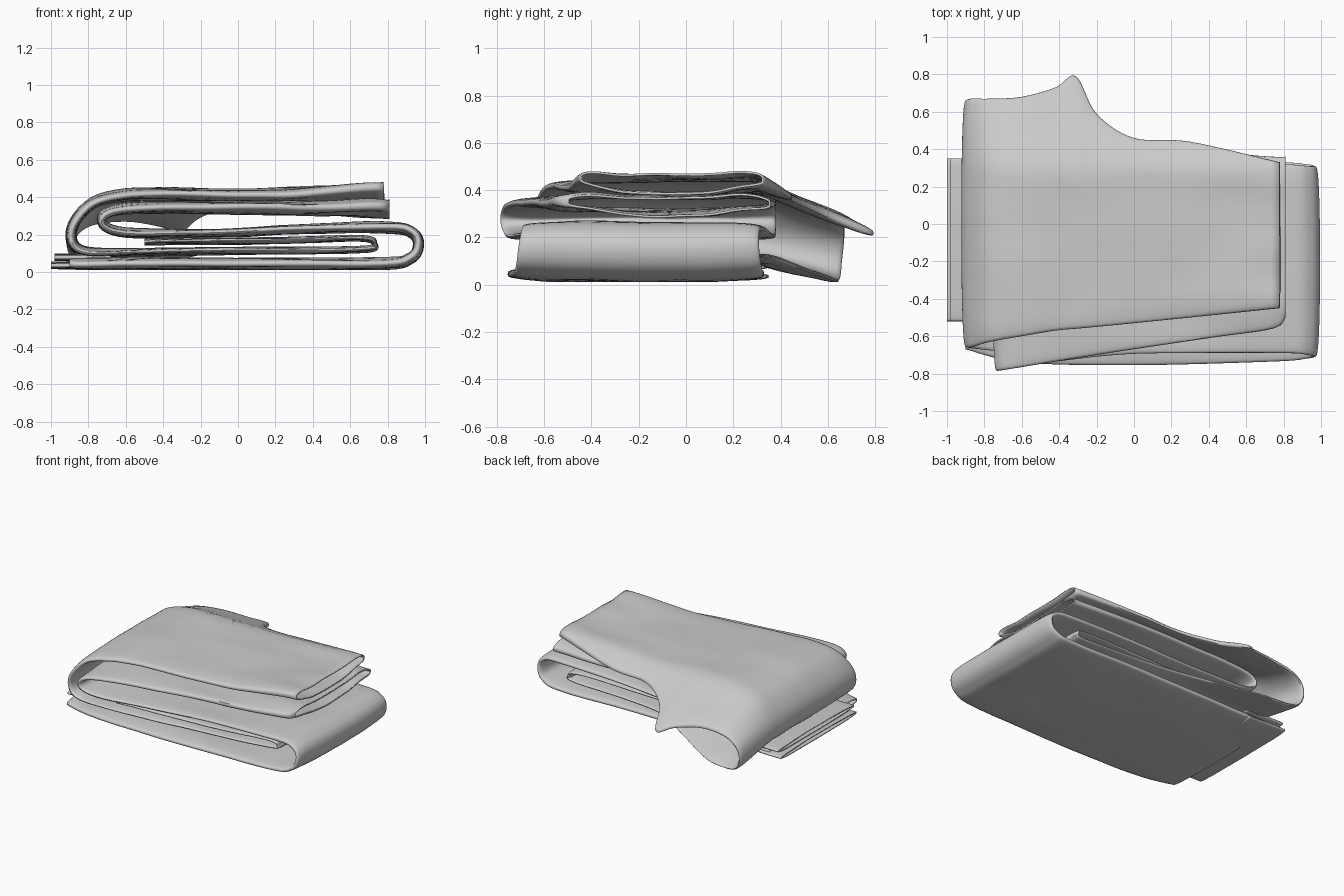
import bpy, bmesh, math
from mathutils import Vector, noise

cube = bpy.data.objects.get("Cube")
if cube:
    bpy.data.objects.remove(cube)

cloth = bpy.data.materials.new("grey cloth")
cloth.use_nodes = True
GREY = (0.6, 0.6, 0.6, 1)
cloth.diffuse_color = GREY
cloth.node_tree.nodes["Principled BSDF"].inputs["Base Color"].default_value = GREY

SIDES = 56


def spline(points, steps):
    """Catmull-Rom samples through points of any dimension."""
    out = []
    for i in range(len(points) - 1):
        p = [points[max(0, min(len(points) - 1, i + k))] for k in (-1, 0, 1, 2)]
        for s in range(steps):
            t = s / steps
            out.append([0.5 * (2 * b + (c - a) * t + (2 * a - 5 * b + 4 * c - d) * t * t
                               + (3 * b - a - 3 * c + d) * t ** 3) for a, b, c, d in zip(*p)])
    return out + [list(points[-1])]


def wrinkle(x, y, z):
    """Soft vertical folds, stronger towards the waist end."""
    amount = 0.008 + 0.022 * max(0, min(1, x)) * (z > 0.28)
    return amount * (noise.noise((x * 1.6, y * 4, z * 1.2)) + 0.4 * noise.noise((x * 4, y * 7, z * 3)))


def folded_tube(name, stations, steps=7, rumple=1.0):
    """Flattened open cloth tube; station = x, z, front y, back y, thickness, back droop."""
    path = spline(stations, steps)
    bm = bmesh.new()
    rings = []
    for i, (x, z, front, back, thick, droop) in enumerate(path):
        a, b = path[max(0, i - 1)], path[min(len(path) - 1, i + 1)]
        tangent = Vector((b[0] - a[0], b[1] - a[1])).normalized()
        normal = Vector((-tangent.y, tangent.x))
        ring = []
        for k in range(SIDES):
            ang = math.tau * k / SIDES
            y = (front + back) / 2 + (back - front) / 2 * math.cos(ang)
            s = math.sin(ang)
            off = thick / 2 * math.copysign(abs(s) ** 0.55, s)
            px, pz = x + normal.x * off, z + normal.y * off
            pz -= droop * max(0, y - 0.3)
            pz += rumple * wrinkle(px, y, pz)
            ring.append(bm.verts.new((px, y, max(0.012, pz))))
        rings.append(ring)
    for r, q in zip(rings, rings[1:]):
        for k in range(SIDES):
            n = (k + 1) % SIDES
            bm.faces.new((r[k], r[n], q[n], q[k]))
    bmesh.ops.recalc_face_normals(bm, faces=bm.faces)
    mesh = bpy.data.meshes.new(name)
    bm.to_mesh(mesh)
    bm.free()
    mesh.materials.append(cloth)
    obj = bpy.data.objects.new(name, mesh)
    bpy.context.collection.objects.link(obj)
    shell = obj.modifiers.new("cloth thickness", "SOLIDIFY")
    shell.thickness = 0.01
    shell.offset = -1
    bpy.ops.object.select_all(action="DESELECT")
    obj.select_set(True)
    bpy.context.view_layer.objects.active = obj
    bpy.ops.object.shade_smooth_by_angle(angle=math.radians(50))
    return obj


# Upper leg: waist opening, seat point at the back, left fold, tucked inner end
folded_tube("upper_leg", [
    (0.78, 0.44, -0.45, 0.33, 0.09, 0), (0.3, 0.42, -0.5, 0.44, 0.07, 0.3),
    (0, 0.415, -0.53, 0.46, 0.065, 0.35), (-0.2, 0.415, -0.55, 0.59, 0.065, 0.4),
    (-0.31, 0.415, -0.56, 0.79, 0.065, 0.4), (-0.42, 0.415, -0.57, 0.73, 0.065, 0.38),
    (-0.6, 0.41, -0.6, 0.68, 0.065, 0.35), (-0.77, 0.37, -0.63, 0.67, 0.06, 0.3),
    (-0.87, 0.27, -0.66, 0.67, 0.06, 0.2), (-0.89, 0.17, -0.66, 0.66, 0.06, 0.2),
    (-0.82, 0.11, -0.67, 0.65, 0.05, 0.25), (-0.6, 0.105, -0.69, 0.62, 0.04, 0.25),
    (-0.3, 0.11, -0.69, 0.48, 0.04, 0.2), (0, 0.115, -0.67, 0.36, 0.04, 0),
    (0.65, 0.12, -0.6, 0.31, 0.035, 0), (0.73, 0.15, -0.6, 0.31, 0.03, 0),
    (0.65, 0.18, -0.62, 0.3, 0.03, 0), (0.2, 0.17, -0.66, 0.3, 0.035, 0),
    (-0.5, 0.16, -0.68, 0.3, 0.03, 0)])

# Lower leg: flat base, right fold, middle layer, inner left fold, second waist opening
folded_tube("lower_leg", [
    (-0.9, 0.045, -0.67, 0.33, 0.065, 0), (-0.6, 0.045, -0.74, 0.33, 0.065, 0),
    (0, 0.045, -0.755, 0.33, 0.065, 0), (0.75, 0.045, -0.735, 0.33, 0.065, 0),
    (0.92, 0.075, -0.72, 0.32, 0.06, 0), (0.965, 0.15, -0.71, 0.31, 0.06, 0),
    (0.93, 0.215, -0.7, 0.31, 0.06, 0), (0.8, 0.24, -0.69, 0.32, 0.06, 0),
    (0.3, 0.23, -0.69, 0.34, 0.05, 0), (-0.1, 0.21, -0.7, 0.36, 0.045, 0),
    (-0.6, 0.21, -0.76, 0.38, 0.05, 0), (-0.73, 0.27, -0.785, 0.38, 0.05, 0),
    (-0.63, 0.335, -0.77, 0.38, 0.06, 0), (-0.2, 0.345, -0.7, 0.38, 0.065, 0),
    (0.4, 0.345, -0.61, 0.38, 0.075, 0), (0.74, 0.345, -0.56, 0.36, 0.085, 0),
    (0.81, 0.345, -0.5, 0.36, 0.085, 0)])

# Trouser cuffs peeking out at the left, one over the other
for name, x, z in (("lower_cuff", -1.0, 0.035), ("upper_cuff", -0.98, 0.078)):
    folded_tube(name, [(x, z, -0.52, 0.35, 0.04, 0), (x + 0.1, z, -0.52, 0.35, 0.04, 0),
                       (x + 0.3, z, -0.52, 0.34, 0.035, 0)], rumple=0.5)
